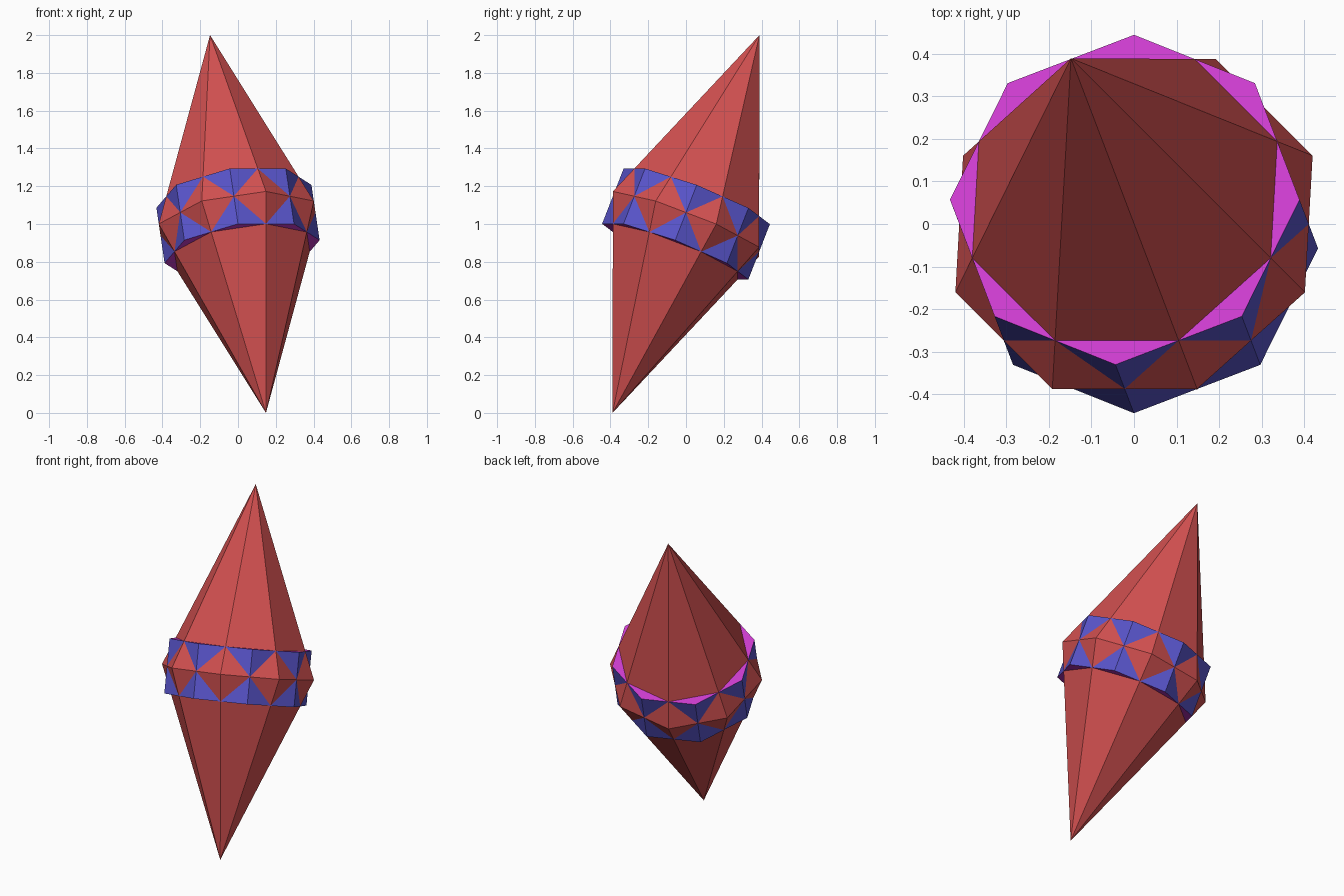
import bpy, bmesh, math
from mathutils import Matrix, Vector

cube = bpy.data.objects.get("Cube")
if cube:
    bpy.data.objects.remove(cube, do_unlink=True)

SIDES = 8
HALF = math.pi / SIDES


def material(name, rgb):
    m = bpy.data.materials.new(name)
    m.use_nodes = True
    color = (*rgb, 1.0)
    m.diffuse_color = color
    m.node_tree.nodes["Principled BSDF"].inputs["Base Color"].default_value = color
    return m


red = material("crystal red", (0.64, 0.08, 0.08))
blue = material("band blue", (0.10, 0.09, 0.60))
magenta = material("band magenta", (0.60, 0.045, 0.62))

# Leaning frame: the long axis points at the upper tip
tip = Vector((-0.148, 0.389, 1.0))
axis = tip.normalized()
edge = Vector((1, 0, 0.148)).normalized()
frame = Matrix((edge, axis.cross(edge).normalized(), axis)).transposed().to_4x4()
place = Matrix.Translation((0, 0, 1)) @ frame

LENGTH = tip.length                                # half length of the crystal
RADIUS = 0.449                                     # crystal corner radius at the waist
BAND_RADIUS = RADIUS * math.cos(HALF)              # band corners touch the waist edges
BAND_HALF = LENGTH * (1 - math.cos(HALF) ** 2)     # band rims touch the crystal ridges


def ring(bm, radius, z, turn):
    return [bm.verts.new((radius * math.cos(turn + 2 * HALF * i),
                          radius * math.sin(turn + 2 * HALF * i), z))
            for i in range(SIDES)]


def finish(bm, name, materials):
    bmesh.ops.recalc_face_normals(bm, faces=bm.faces[:])
    me = bpy.data.meshes.new(name)
    bm.to_mesh(me)
    bm.free()
    for m in materials:
        me.materials.append(m)
    me.transform(place)
    ob = bpy.data.objects.new(name, me)
    bpy.context.collection.objects.link(ob)
    return ob


# Eight-sided double pyramid
bm = bmesh.new()
waist = ring(bm, RADIUS, 0, HALF)
for z in (LENGTH, -LENGTH):
    point = bm.verts.new((0, 0, z))
    for i in range(SIDES):
        bm.faces.new((waist[i], waist[(i + 1) % SIDES], point))
finish(bm, "crystal", [red])

# Eight-sided band, turned half a side, with magenta end faces
bm = bmesh.new()
low = ring(bm, BAND_RADIUS, -BAND_HALF, 0)
high = ring(bm, BAND_RADIUS, BAND_HALF, 0)
for i in range(SIDES):
    j = (i + 1) % SIDES
    bm.faces.new((low[i], low[j], high[j], high[i]))
for rim in (low, high):
    bm.faces.new(rim).material_index = 1
finish(bm, "waist_band", [blue, magenta])
